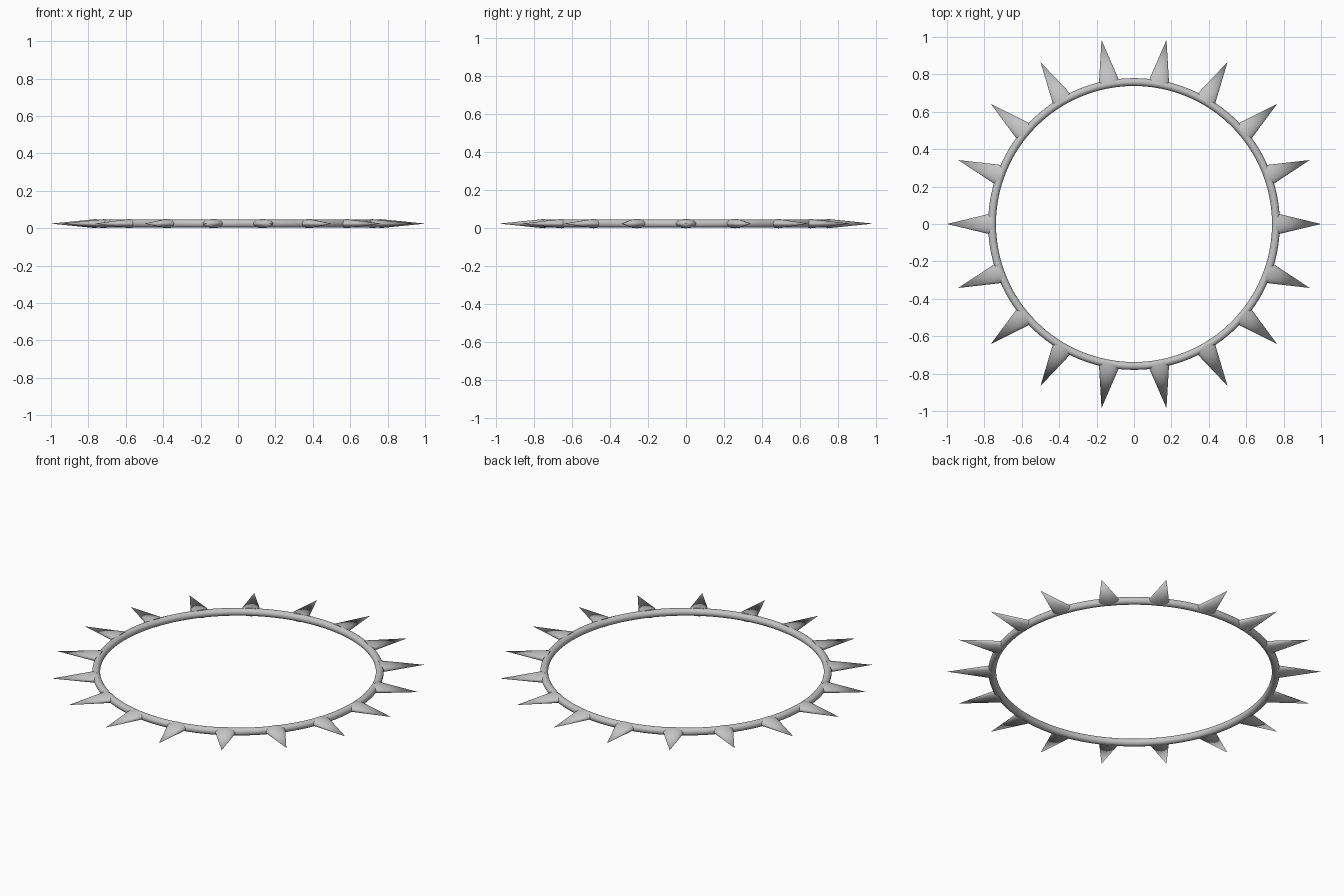
import bpy
import math
from mathutils import Matrix

if "Cube" in bpy.data.objects:
    bpy.data.objects.remove(bpy.data.objects["Cube"])

SPIKES = 18
RING_R, TUBE_R = 0.759, 0.021
BASE_R, TIP_R = 0.757, 0.995
HALF_W, HALF_H = 0.058, 0.0245
MID_Z = HALF_H

metal = bpy.data.materials.new("grey metal")
metal.diffuse_color = (0.55, 0.55, 0.55, 1)
metal.use_nodes = True
metal.node_tree.nodes["Principled BSDF"].inputs["Base Color"].default_value = metal.diffuse_color


def finish(obj, name):
    obj.name = name
    obj.data.materials.append(metal)
    bpy.ops.object.shade_smooth_by_angle(angle=math.radians(40))


# Round ring
bpy.ops.mesh.primitive_torus_add(major_radius=RING_R, minor_radius=TUBE_R,
                                 major_segments=96, minor_segments=20,
                                 location=(0, 0, MID_Z))
finish(bpy.context.object, "ring")

# Flattened cone spikes pointing outward
length = 1.0 - BASE_R
for i in range(SPIKES):
    bpy.ops.mesh.primitive_cone_add(vertices=32, radius1=1, radius2=0, depth=1)
    spike = bpy.context.object
    shape = (Matrix.Rotation(i * math.tau / SPIKES, 4, 'Z')
             @ Matrix.Translation((BASE_R + length / 2, 0, MID_Z))
             @ Matrix.Diagonal((length, HALF_W, HALF_H, 1))
             @ Matrix.Rotation(math.pi / 2, 4, 'Y'))
    spike.data.transform(shape)
    finish(spike, f"spike_{i + 1}")
